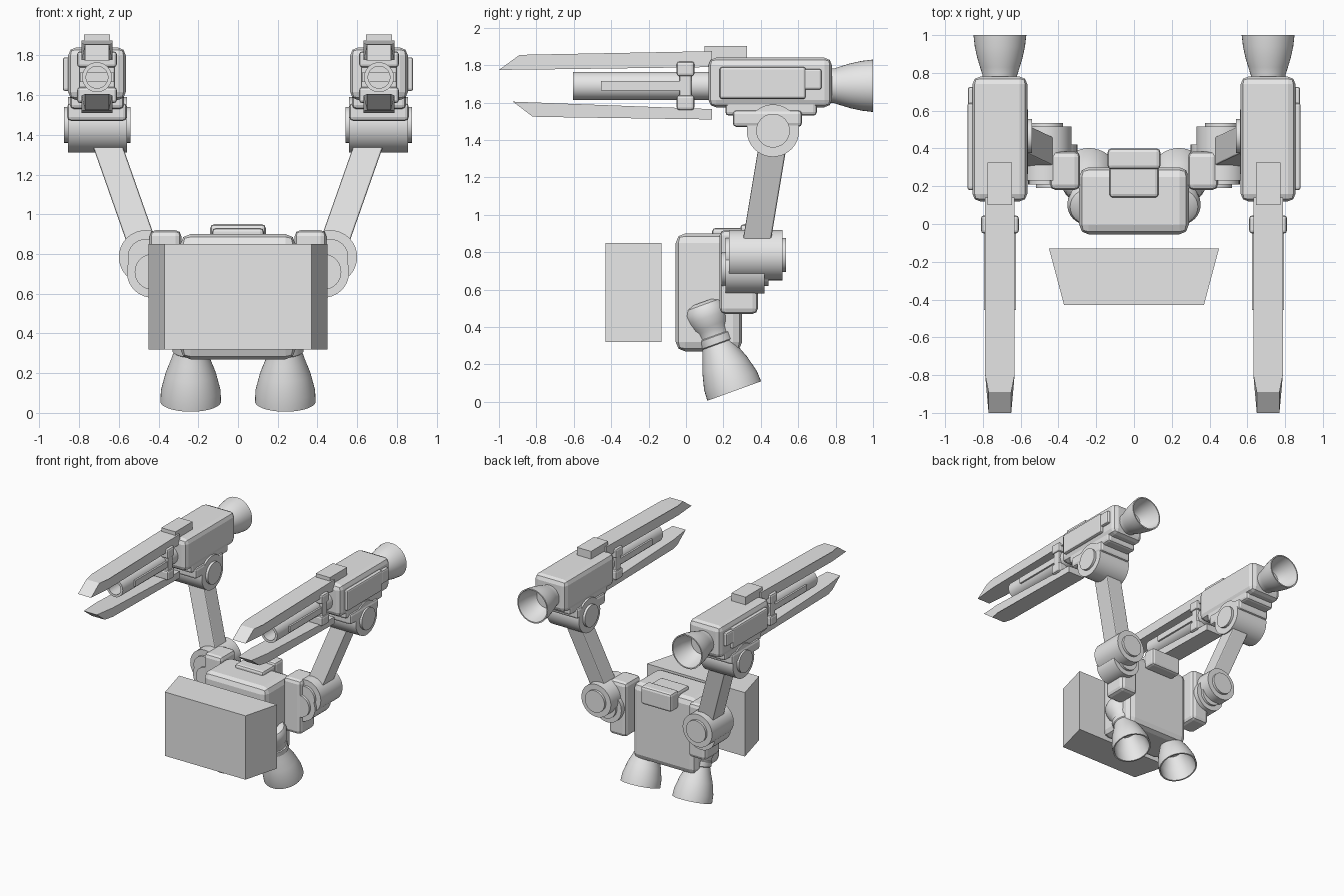
import bpy
import bmesh
import math
from mathutils import Vector

cube = bpy.data.objects.get("Cube")
if cube:
    bpy.data.objects.remove(cube, do_unlink=True)

# Single plain grey for every part
grey = bpy.data.materials.new("light grey")
grey.use_nodes = True
grey.diffuse_color = (0.8, 0.8, 0.8, 1)
grey.node_tree.nodes["Principled BSDF"].inputs["Base Color"].default_value = (0.8, 0.8, 0.8, 1)


def finish(name, bm, bevel=0, mirror=True, smooth=False):
    """Turn a bmesh into a named object, optionally bevelled and mirrored."""
    bmesh.ops.recalc_face_normals(bm, faces=bm.faces)
    mesh = bpy.data.meshes.new(name)
    bm.to_mesh(mesh)
    bm.free()
    mesh.materials.append(grey)
    obj = bpy.data.objects.new(name, mesh)
    bpy.context.collection.objects.link(obj)
    if smooth:
        bpy.ops.object.select_all(action='DESELECT')
        obj.select_set(True)
        bpy.context.view_layer.objects.active = obj
        bpy.ops.object.shade_smooth_by_angle(angle=math.radians(35))
    if bevel:
        mod = obj.modifiers.new("bevel", 'BEVEL')
        mod.width = bevel
        mod.segments = 2
        mod.limit_method = 'ANGLE'
    if mirror:
        obj.modifiers.new("mirror", 'MIRROR').use_mirror_merge = False
    return obj


def prism(name, lower, upper, bevel=0, mirror=True):
    """Solid between two matching polygons."""
    bm = bmesh.new()
    a = [bm.verts.new(p) for p in lower]
    b = [bm.verts.new(p) for p in upper]
    bm.faces.new(a)
    bm.faces.new(b)
    for i in range(len(a)):
        j = (i + 1) % len(a)
        bm.faces.new((a[i], a[j], b[j], b[i]))
    return finish(name, bm, bevel, mirror)


def box(name, x, y, z, bevel=0, mirror=True):
    rect = [(x[0], y[0]), (x[1], y[0]), (x[1], y[1]), (x[0], y[1])]
    return prism(name, [(*p, z[0]) for p in rect], [(*p, z[1]) for p in rect], bevel, mirror)


def lathe(name, origin, axis, profile, sides=40):
    """Spin (distance, radius) pairs about an axis; zero radius closes an end."""
    bm = bmesh.new()
    axis, origin = Vector(axis).normalized(), Vector(origin)
    u = axis.orthogonal().normalized()
    v = axis.cross(u)
    rings = []
    for t, r in profile:
        c = origin + axis * t
        if r == 0:
            rings.append([bm.verts.new(c)] * sides)
        else:
            angles = [math.tau * k / sides for k in range(sides)]
            rings.append([bm.verts.new(c + (u * math.cos(a) + v * math.sin(a)) * r) for a in angles])
    for a, b in zip(rings, rings[1:]):
        for i in range(sides):
            j = (i + 1) % sides
            bm.faces.new(list(dict.fromkeys((a[i], a[j], b[j], b[i]))))
    return finish(name, bm, smooth=True)


def drum(name, origin, axis, length, radius, cap):
    """Joint cylinder with a smaller raised disc on both ends."""
    lip = 0.02
    lathe(name, origin, axis, [(0, 0), (0, cap), (lip, cap), (lip, radius),
          (length - lip, radius), (length - lip, cap), (length, cap), (length, 0)])


# Front block, tapering forward
def plan(z):
    return [(-0.45, -0.13, z), (-0.37, -0.43, z), (0.37, -0.43, z), (0.45, -0.13, z)]


prism("front_block", plan(0.32), plan(0.85), mirror=False)

# Torso and the hump on its top and back
box("torso", (-0.29, 0.29), (-0.055, 0.30), (0.27, 0.9), 0.05, False)
box("top_hatch", (-0.13, 0.13), (0.14, 0.32), (0.86, 0.93), 0.018, False)
box("rear_pack", (-0.14, 0.14), (0.29, 0.40), (0.80, 0.95), 0.02, False)

# Side brackets and shoulder joints
box("shoulder_bracket", (0.285, 0.445), (0.18, 0.385), (0.47, 0.92), 0.03)
drum("shoulder_joint", (0.465, 0.21, 0.785), (0, 1, 0), 0.325, 0.135, 0.09)
drum("lower_shoulder_joint", (0.43, 0.19, 0.71), (0, 1, 0), 0.25, 0.13, 0.09)


# Slanted arms
def section(x, y, z, half=0.075):
    return [(x - half, y - half, z), (x + half, y - half, z),
            (x + half, y + half, z), (x - half, y + half, z)]


prism("arm", section(0.458, 0.365, 0.78), section(0.69, 0.475, 1.44), 0.008)
drum("elbow_joint", (0.54, 0.465, 1.45), (1, 0, 0), 0.335, 0.14, 0.09)

# Weapon housing
CX, CZ = 0.71, 1.69
box("gun_housing", (0.565, 0.855), (0.12, 0.78), (1.575, 1.84), 0.04)
box("housing_step", (0.575, 0.845), (0.21, 0.70), (1.53, 1.62), 0.02)
box("elbow_mount", (0.56, 0.86), (0.25, 0.62), (1.47, 1.56), 0.02)
box("side_panel", (0.84, 0.882), (0.18, 0.64), (1.62, 1.79), 0.012)
box("side_latch", (0.84, 0.88), (0.63, 0.725), (1.67, 1.78), 0.012)
box("rail_cap", (0.645, 0.775), (0.10, 0.325), (1.82, 1.904))


# Rails, narrower at the pointed tip
def rail(name, outline):
    def side(s):
        return [(CX + s * (0.078 if y > -0.81 else 0.06), y, z) for y, z in outline]
    prism(name, side(-1), side(1))


rail("upper_rail", [(-1.0, 1.775), (-0.89, 1.855), (-0.8, 1.857), (0.14, 1.875),
                    (0.14, 1.79), (-0.8, 1.777)])
rail("lower_rail", [(-0.925, 1.605), (-0.82, 1.525), (-0.74, 1.523), (0.14, 1.51),
                    (0.14, 1.565), (-0.74, 1.598)])

# Barrel with open muzzle, side bars and clamp
lathe("barrel", (CX, -0.605, CZ), (0, 1, 0),
      [(0.2, 0), (0.2, 0.055), (0, 0.055), (0, 0.075), (0.74, 0.075), (0.74, 0)])
box("barrel_bars", (CX - 0.085, CX + 0.085), (-0.455, 0.0), (1.665, 1.715))
box("barrel_clamp", (CX - 0.09, CX + 0.09), (-0.035, 0.03), (1.62, 1.76), 0.01)
for name, z in (("clamp_top", (1.74, 1.82)), ("clamp_bottom", (1.56, 1.64))):
    box(name, (CX - 0.1, CX + 0.1), (-0.05, 0.045), z, 0.015)

# Rear exhaust bells
lathe("rear_exhaust", (CX, 1.0, CZ), (0, -1, 0),
      [(0.17, 0), (0.17, 0.08), (0.10, 0.112), (0, 0.13), (0, 0.14), (0.06, 0.133),
       (0.12, 0.12), (0.17, 0.105), (0.21, 0.092), (0.25, 0.09), (0.25, 0)])

# Lower thrusters, tilted backward
lathe("lower_thruster", (0.238, 0.258, 0.058), (0, -0.34, 0.94),
      [(0.2, 0), (0.2, 0.08), (0.1, 0.127), (0, 0.142), (0, 0.153), (0.06, 0.15), (0.15, 0.127),
       (0.22, 0.1), (0.265, 0.085), (0.27, 0.092), (0.31, 0.092), (0.315, 0.085), (0.35, 0.088),
       (0.37, 0.1), (0.42, 0.112), (0.46, 0.115), (0.49, 0.1), (0.505, 0.07), (0.505, 0)])
